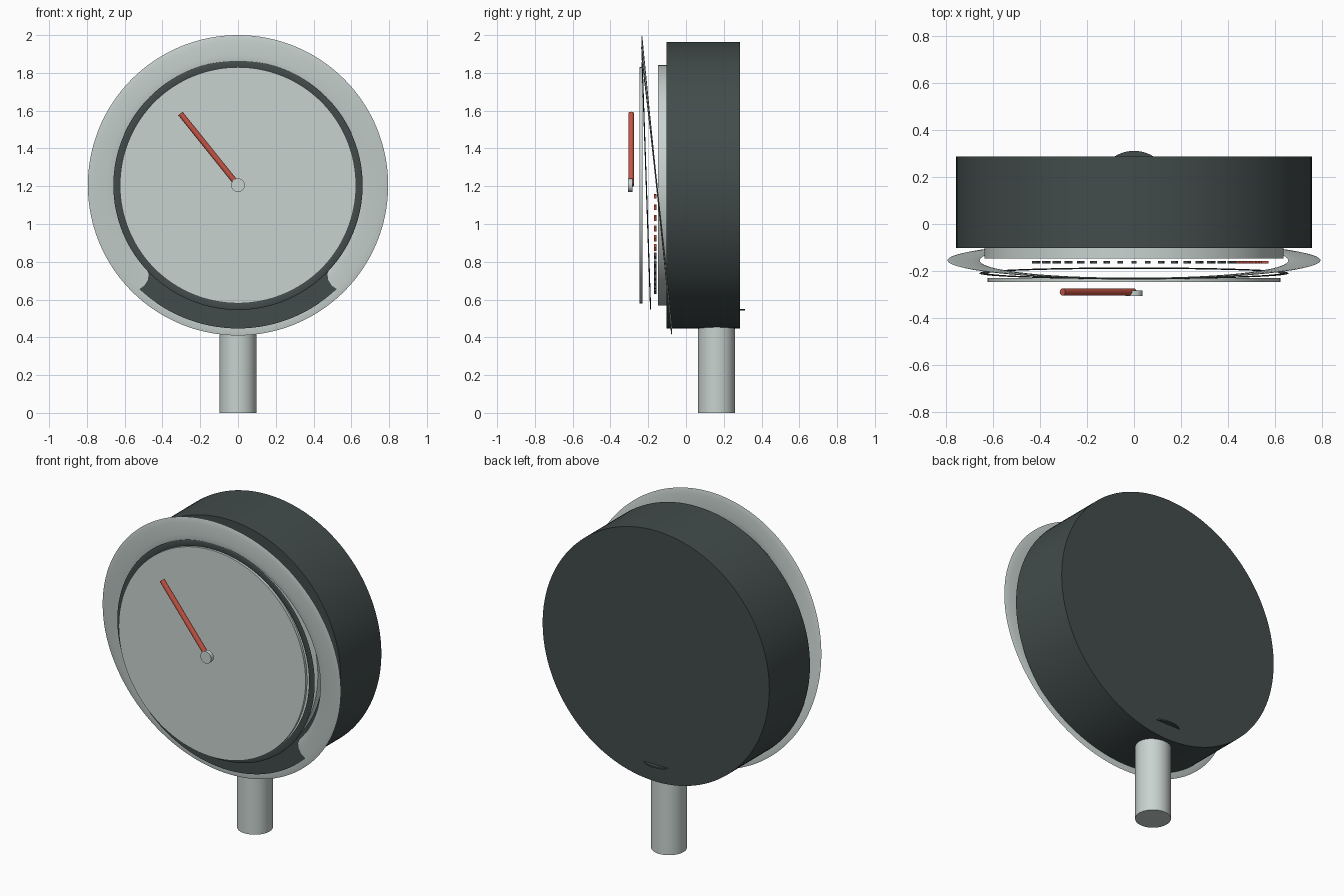
import bpy, bmesh, math
from mathutils import Vector

if "Cube" in bpy.data.objects:
    bpy.data.objects.remove(bpy.data.objects["Cube"])

CZ = 1.205  # height of the gauge centre


def material(name, rgb):
    m = bpy.data.materials.new(name)
    m.diffuse_color = (*rgb, 1)
    m.use_nodes = True
    m.node_tree.nodes["Principled BSDF"].inputs["Base Color"].default_value = m.diffuse_color
    return m


DARK = material("dark_grey", (0.055, 0.072, 0.071))
LIGHT = material("light_grey", (0.58, 0.65, 0.63))
RED = material("red", (0.56, 0.09, 0.06))


def finish(ob, name, mat):
    ob.name = name
    ob.data.materials.append(mat)
    bpy.ops.object.select_all(action='DESELECT')
    ob.select_set(True)
    bpy.context.view_layer.objects.active = ob
    bpy.ops.object.shade_smooth_by_angle(angle=math.radians(35))
    return ob


def rod(name, a, b, r, mat, sides=64):
    """Cylinder running from point a to point b."""
    a, b = Vector(a), Vector(b)
    bpy.ops.mesh.primitive_cylinder_add(vertices=sides, radius=r, depth=(b - a).length,
                                        location=(a + b) / 2)
    ob = bpy.context.object
    ob.rotation_mode = 'QUATERNION'
    ob.rotation_quaternion = (b - a).to_track_quat('Z', 'Y')
    return finish(ob, name, mat)


def slanted_ring(name, r_in, r_out, y_mid, lean, bulge, mat, sides=128):
    """Thin rim whose top leans forward and whose bottom sits further back."""
    bm = bmesh.new()
    loops = []
    mid, half = (r_in + r_out) / 2, (r_out - r_in) / 2
    for i in range(sides):
        a = 2 * math.pi * i / sides
        loop = []
        for j in range(12):
            t = 2 * math.pi * j / 12
            r = mid + half * math.cos(t)
            y = y_mid - lean * math.sin(a) + bulge * math.sin(t)
            loop.append(bm.verts.new((r * math.cos(a), y, CZ + r * math.sin(a))))
        loops.append(loop)
    for i in range(sides):
        p, q = loops[i], loops[(i + 1) % sides]
        for j in range(12):
            k = (j + 1) % 12
            bm.faces.new((p[j], p[k], q[k], q[j]))
    bmesh.ops.recalc_face_normals(bm, faces=bm.faces)
    me = bpy.data.meshes.new(name)
    bm.to_mesh(me)
    bm.free()
    ob = bpy.data.objects.new(name, me)
    bpy.context.collection.objects.link(ob)
    return finish(ob, name, mat)


# Housing, dial plate and front disc
rod("housing", (0, 0.287, CZ), (0, -0.102, CZ), 0.758, DARK, 128)
rod("dial_plate", (0, -0.10, CZ), (0, -0.147, CZ), 0.637, LIGHT, 128)
rod("front_disc", (0, -0.23, CZ), (0, -0.247, CZ), 0.625, LIGHT, 128)

# Slanted bezel and its dark inner gasket
slanted_ring("bezel", 0.658, 0.795, -0.155, 0.078, 0.004, LIGHT)
slanted_ring("gasket", 0.622, 0.660, -0.21, 0.022, 0.003, DARK)

# Pipe stem and its flat collar
rod("stem", (0, 0.162, 0), (0, 0.162, 0.54), 0.098, LIGHT)
rod("stem_collar", (0, 0.157, 0.541), (0, 0.157, 0.549), 0.155, DARK)

# Needle and hub
rod("needle", (0, -0.29, CZ), (-0.305, -0.29, CZ + 0.38), 0.015, RED, 24)
rod("needle_hub", (0, -0.283, CZ), (0, -0.308, CZ), 0.036, LIGHT, 32)

# Scale ticks round the lower dial, the first few red
for n in range(1, 24):
    a = -math.radians(6 * n)
    bpy.ops.mesh.primitive_cube_add(size=1, location=(0.56 * math.cos(a), -0.163,
                                                      CZ + 0.56 * math.sin(a)))
    tick = bpy.context.object
    tick.scale = (0.03, 0.012, 0.022)
    tick.rotation_euler = (0, -a, 0)
    finish(tick, f"scale_tick_{n}", RED if n <= 6 else DARK)
